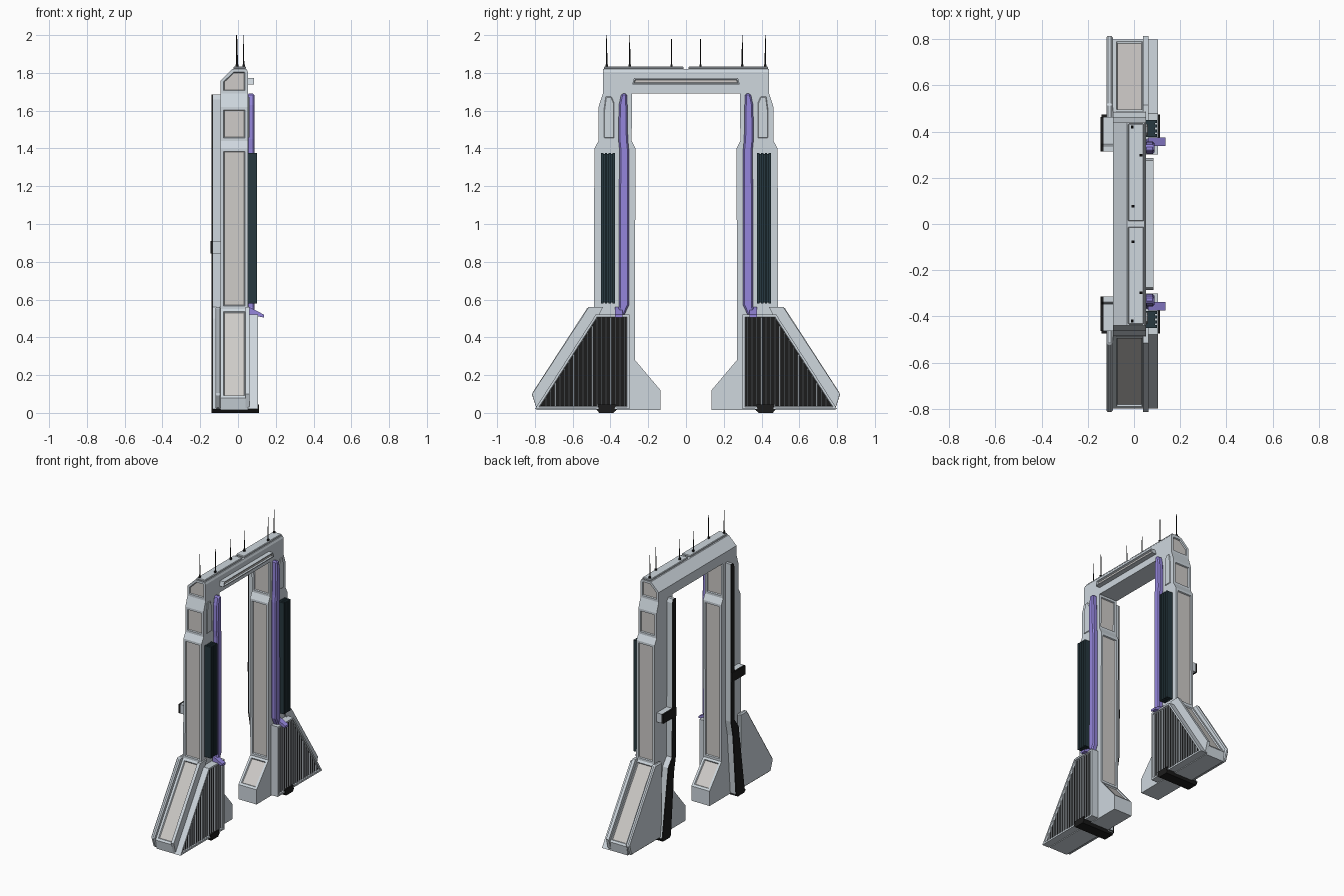
import bpy, bmesh
from mathutils import Vector

if "Cube" in bpy.data.objects:
    bpy.data.objects.remove(bpy.data.objects["Cube"])


def mat(name, rgb):
    m = bpy.data.materials.new(name)
    m.diffuse_color = (*rgb, 1)
    m.use_nodes = True
    m.node_tree.nodes["Principled BSDF"].inputs["Base Color"].default_value = m.diffuse_color
    return m


HULL = mat("hull_grey", (0.62, 0.68, 0.73))
PANEL = mat("panel_grey", (0.62, 0.60, 0.58))
BLACK = mat("black", (0.012, 0.012, 0.012))
DARK = mat("dark_teal", (0.02, 0.04, 0.05))
PURPLE = mat("purple", (0.30, 0.24, 0.72))


def prism(name, pts, lo, hi, axis="x", s=1, m=HULL, inset=None, bevel=0):
    """Extrude a profile: (y,z) along x, or (x,z) along y. s=-1 mirrors in y.
    inset = (test(normal, area), thickness, depth, material) sinks chosen faces."""
    bm = bmesh.new()

    def place(p, d):
        return (d, p[0] * s, p[1]) if axis == "x" else (p[0], d * s, p[1])
    a = [bm.verts.new(place(p, lo)) for p in pts]
    b = [bm.verts.new(place(p, hi)) for p in pts]
    bm.faces.new(a)
    bm.faces.new(b)
    n = len(pts)
    for i in range(n):
        bm.faces.new((a[i], a[(i + 1) % n], b[(i + 1) % n], b[i]))
    bmesh.ops.recalc_face_normals(bm, faces=bm.faces)
    me = bpy.data.meshes.new(name)
    me.materials.append(m)
    if inset:
        test, thick, depth, m2 = inset
        me.materials.append(m2)
        bm.normal_update()
        faces = [f for f in bm.faces if test(f.normal, f.calc_area())]
        bmesh.ops.inset_individual(bm, faces=faces, thickness=thick, use_even_offset=True)
        bmesh.ops.inset_individual(bm, faces=faces, thickness=0.004, depth=-depth,
                                   use_even_offset=True)
        for f in faces:
            f.material_index = 1
    bm.to_mesh(me)
    bm.free()
    ob = bpy.data.objects.new(name, me)
    bpy.context.collection.objects.link(ob)
    if bevel:
        mod = ob.modifiers.new("bevel", "BEVEL")
        mod.width = bevel
        mod.segments = 1
    return ob


def box(name, x, y, z, s=1, m=HULL, bevel=0):
    return prism(name, [(y[0], z[0]), (y[1], z[0]), (y[1], z[1]), (y[0], z[1])],
                 x[0], x[1], "x", s, m, bevel=bevel)


X0, X1 = -0.092, 0.052
side_panels = (lambda n, a: abs(n.y) > 0.3 and a > 0.02, 0.016, 0.008, PANEL)
front_panel = (lambda n, a: n.x > 0.9, 0.012, 0.012, BLACK)

for s, side in ((1, "back"), (-1, "front")):
    # Leg core: foot and column, with sunk panels on inner and outer faces
    prism(side + "_leg", [(0.135, 0.015), (0.79, 0.015), (0.80, 0.08), (0.488, 0.55),
                          (0.485, 1.40), (0.268, 1.40), (0.27, 0.28), (0.135, 0.12)],
          X0, X1, s=s, inset=side_panels)
    prism(side + "_collar", [(0.268, 1.40), (0.485, 1.40), (0.463, 1.44), (0.288, 1.44)],
          X0, X1, s=s)
    prism(side + "_upper_leg", [(0.288, 1.44), (0.463, 1.44), (0.463, 1.62),
                                (0.44, 1.69), (0.285, 1.69)],
          X0, X1, s=s, inset=side_panels)
    # Raised panel beside the pipe on the upper leg
    prism(side + "_upper_side_panel", [(0.38, 1.455), (0.435, 1.455), (0.435, 1.60),
                                       (0.425, 1.675), (0.395, 1.675), (0.38, 1.64)],
          X1, X1 + 0.008, s=s, bevel=0.004)

    # Foot side plate and slope rim
    prism(side + "_foot_plate", [(0.44, 0.02), (0.79, 0.02), (0.817, 0.10),
                                 (0.52, 0.56), (0.44, 0.56)], -0.12, X0, s=s, bevel=0.008)
    prism(side + "_foot_rim", [(0.70, 0.02), (0.79, 0.02), (0.815, 0.10),
                               (0.515, 0.56), (0.44, 0.56)], 0.04, 0.062, s=s)
    # Grille housing with vertical bars
    prism(side + "_grille_housing", [(0.30, 0.02), (0.80, 0.02), (0.478, 0.52), (0.30, 0.52)],
          X1, 0.105, s=s, inset=front_panel)
    for i in range(18):
        y = 0.325 + i * 0.0245
        top = min(0.505, 0.49 - (y - 0.478) * 0.50 / 0.322)
        if top > 0.05:
            box(side + "_grille_bar", (0.090, 0.102), (y - 0.003, y + 0.003),
                (0.035, top), s)

    # Strap below the foot
    prism(side + "_foot_strap", [(0.385, 0), (0.46, 0), (0.475, 0.02), (0.365, 0.02)],
          -0.14, 0.112, s=s, m=BLACK)
    prism(side + "_strap_lip", [(0.385, 0), (0.455, 0), (0.47, 0.045), (0.37, 0.045)],
          0.10, 0.112, s=s, m=BLACK)

    # Ribbed dark radiator on the column
    box(side + "_radiator", (X1, 0.09), (0.382, 0.447), (0.585, 1.37), s, DARK)
    for i in range(4):
        y = 0.376 + i * 0.0205
        box(side + "_radiator_rib", (X1, 0.10), (y, y + 0.013), (0.58, 1.375), s, DARK)

    # Purple conduit and its outward-bent lower end
    prism(side + "_conduit", [(0.335, 0.50), (0.375, 0.50), (0.355, 0.56), (0.353, 1.40),
                              (0.358, 1.45), (0.355, 1.63), (0.342, 1.69), (0.312, 1.69),
                              (0.308, 1.45), (0.303, 1.40), (0.303, 0.57)],
          X1 - 0.005, 0.088, s=s, m=PURPLE, bevel=0.008)
    prism(side + "_conduit_end", [(0.06, 0.52), (0.06, 0.56), (0.09, 0.545), (0.137, 0.52),
                                  (0.137, 0.505)], 0.337, 0.375, "y", s, PURPLE)

    # Back cable duct with black cover, widening over the foot
    duct = [(0.37, 0.01), (0.465, 0.01), (0.395, 0.50), (0.35, 0.56), (0.347, 1.66),
            (0.337, 1.685), (0.315, 1.685), (0.313, 0.56), (0.335, 0.45)]
    prism(side + "_duct", duct, -0.132, X0, s=s)
    prism(side + "_duct_cover", duct, -0.14, -0.132, s=s, m=BLACK)
    box(side + "_duct_bracket", (-0.132, X0), (0.345, 0.463), (0.845, 0.91), s)
    box(side + "_bracket_cover", (-0.145, -0.132), (0.315, 0.463), (0.845, 0.91), s, BLACK)

    # Top plates and antennas
    box(side + "_roof_plate", (-0.025, 0.042), (0.012, 0.435), (1.82, 1.833), s, bevel=0.004)
    for x, y, top in ((-0.008, 0.42, 2.0), (0.03, 0.298, 2.0), (-0.004, 0.077, 1.98)):
        bpy.ops.mesh.primitive_cone_add(vertices=6, radius1=0.004, radius2=0.002,
                                        depth=top - 1.825, location=(x, y * s, (top + 1.825) / 2))
        ant = bpy.context.object
        ant.name = side + "_antenna"
        ant.data.materials.append(BLACK)
        box(side + "_antenna_base", (x - 0.006, x + 0.006), (y - 0.006, y + 0.006),
            (1.83, 1.845), s, BLACK)

# Cross beam with sunk end panels
prism("cross_beam", [(X0, 1.69), (X1, 1.69), (X1, 1.805), (0.045, 1.82), (-0.03, 1.82),
                     (X0, 1.76)], -0.44, 0.44, "y",
      inset=(lambda n, a: abs(n.y) > 0.9, 0.016, 0.008, PANEL))
# Rail along the beam
prism("beam_rail", [(-0.285, 1.738), (0.285, 1.738), (0.275, 1.772), (-0.275, 1.772)],
      X1, 0.085, inset=(lambda n, a: n.x > 0.9, 0.006, 0.01, PANEL))
